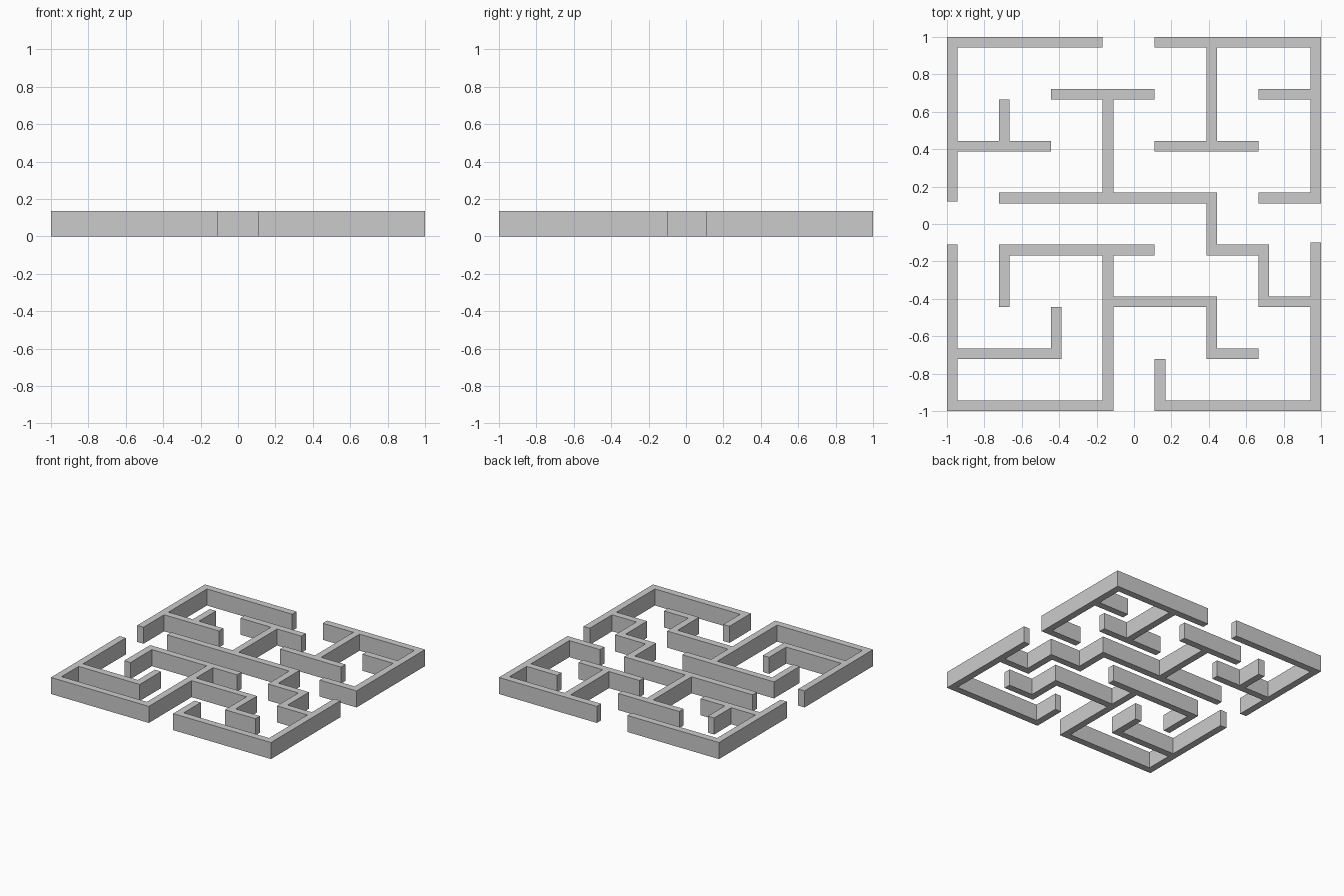
import bpy, bmesh, math

if "Cube" in bpy.data.objects:
    bpy.data.objects.remove(bpy.data.objects["Cube"])

T, N, H = 0.057, 7, 0.136          # wall thickness, cells per side, wall height
PITCH = (2 - T) / N

# Band edges: even bands are wall lines, odd bands are the corridors between
edges = []
for k in range(N + 1):
    edges += [-1 + k * PITCH, -1 + k * PITCH + T]

# Walls along x: row from the back -> spans of bands
rows = [[(0, 5), (8, 14)], [(4, 7), (12, 14)], [(0, 3), (8, 11)], [(2, 10), (12, 14)],
        [(2, 7), (10, 12)], [(6, 10), (12, 14)], [(0, 4), (10, 11)], [(0, 6), (8, 14)]]
# Walls along y: column from the left -> spans of bands counted from the back
cols = [[(0, 6), (8, 14)], [(3, 4), (8, 10)], [(11, 12)], [(2, 6), (8, 14)],
        [(13, 14)], [(0, 4), (6, 8), (10, 12)], [(8, 10)], [(0, 6), (8, 14)]]

cells = set()
for k in range(N + 1):
    for a, b in rows[k]:
        cells |= {(i, 2 * k) for i in range(a, b + 1)}
    for a, b in cols[k]:
        cells |= {(2 * k, j) for j in range(a, b + 1)}

# Floor plan from filled cells
bm = bmesh.new()
grid = {}


def vert(i, j):
    if (i, j) not in grid:
        x, y = edges[i], -edges[j]
        if i <= 1 and j == 7:      # left side opening
            y = 0.12
        if i >= 14 and j == 8:     # right side opening
            y = -0.098
        grid[i, j] = bm.verts.new((x, y, 0))
    return grid[i, j]


for i, j in sorted(cells):
    bm.faces.new([vert(i, j), vert(i, j + 1), vert(i + 1, j + 1), vert(i + 1, j)])

# Raise the plan to wall height and merge flat areas
ext = bmesh.ops.extrude_face_region(bm, geom=bm.faces[:], use_keep_orig=True)
top = [g for g in ext["geom"] if isinstance(g, bmesh.types.BMVert)]
bmesh.ops.translate(bm, verts=top, vec=(0, 0, H))
bmesh.ops.recalc_face_normals(bm, faces=bm.faces[:])
bmesh.ops.dissolve_limit(bm, angle_limit=math.radians(1), verts=bm.verts[:], edges=bm.edges[:])

mesh = bpy.data.meshes.new("maze_walls")
bm.to_mesh(mesh)
bm.free()
bpy.context.collection.objects.link(bpy.data.objects.new("maze_walls", mesh))
